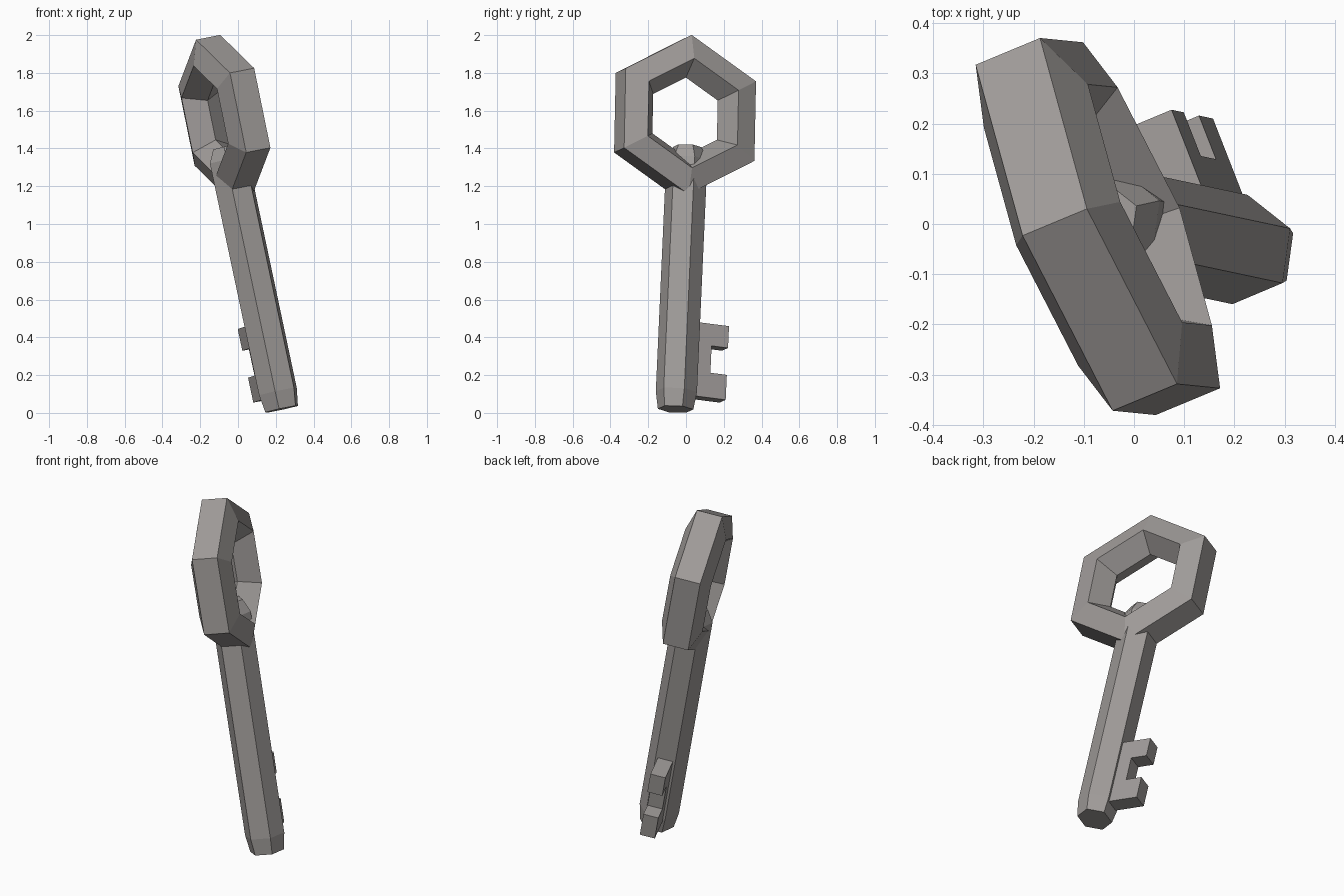
import bpy, bmesh, math
from mathutils import Vector, Matrix

if "Cube" in bpy.data.objects:
    bpy.data.objects.remove(bpy.data.objects["Cube"])

metal = bpy.data.materials.new("grey metal")
metal.diffuse_color = (0.35, 0.33, 0.32, 1)
metal.use_nodes = True
metal.node_tree.nodes["Principled BSDF"].inputs["Base Color"].default_value = metal.diffuse_color


def frame(origin, up, side):
    """Matrix with z along up, y along side, x completing the frame."""
    z = Vector(up).normalized()
    y = Vector(side)
    y = (y - z * y.dot(z)).normalized()
    x = y.cross(z)
    m = Matrix((x, y, z)).transposed().to_4x4()
    m.translation = origin
    return m


def finish(bm, name, matrix):
    bmesh.ops.recalc_face_normals(bm, faces=bm.faces)
    mesh = bpy.data.meshes.new(name)
    bm.to_mesh(mesh)
    bm.free()
    mesh.materials.append(metal)
    ob = bpy.data.objects.new(name, mesh)
    ob.matrix_world = matrix
    bpy.context.collection.objects.link(ob)
    return ob


def bridge(bm, a, b):
    n = len(a)
    for i in range(n):
        k = (i + 1) % n
        bm.faces.new((a[i], a[k], b[k], b[i]))


WIDTH = (-0.272, 0.687, -0.07)      # direction across the key
SHAFT_UP = (-0.212, 0.045, 1.0)
SHAFT_BASE = (0.231, -0.055, 0.02)

# Bow: six-sided ring with a five-sided section, pointed towards the hole
bm = bmesh.new()
rings = []
for i in range(6):
    a = math.radians(60 * i + 90)
    ring = []
    for j in range(5):
        b = math.radians(72 * j + 36)
        r = 0.333 + 0.12 * math.cos(b)
        ring.append(bm.verts.new((0.12 * math.sin(b), r * math.cos(a), r * math.sin(a))))
    rings.append(ring)
for i in range(6):
    bridge(bm, rings[i], rings[(i + 1) % 6])
finish(bm, "bow_ring", frame((-0.072, -0.005, 1.567), (-0.2, 0.02, 0.98), WIDTH))

# Shaft: hexagonal rod with tapered ends
bm = bmesh.new()
rings = []
for h, r in ((0, 0.095), (0.095, 0.11), (1.35, 0.11), (1.42, 0.075)):
    angles = [math.radians(60 * i + 22.5) for i in range(6)]
    rings.append([bm.verts.new((r * math.cos(a), r * math.sin(a), h)) for a in angles])
for lo, hi in zip(rings, rings[1:]):
    bridge(bm, lo, hi)
bm.faces.new(rings[0])
bm.faces.new(rings[-1])
finish(bm, "shaft", frame(SHAFT_BASE, SHAFT_UP, (0, 1, 0)))

# Bit: extruded plate with two teeth
profile = [(0.03, 0.075), (0.266, 0.075), (0.266, 0.21), (0.172, 0.21),
           (0.172, 0.356), (0.266, 0.356), (0.266, 0.474), (0.03, 0.474)]
bm = bmesh.new()
back = [bm.verts.new((-0.042, y, z)) for y, z in profile]
front = [bm.verts.new((0.042, y, z)) for y, z in profile]
bridge(bm, back, front)
bm.faces.new(back)
bm.faces.new(front)
finish(bm, "key_bit", frame(SHAFT_BASE, SHAFT_UP, WIDTH))
